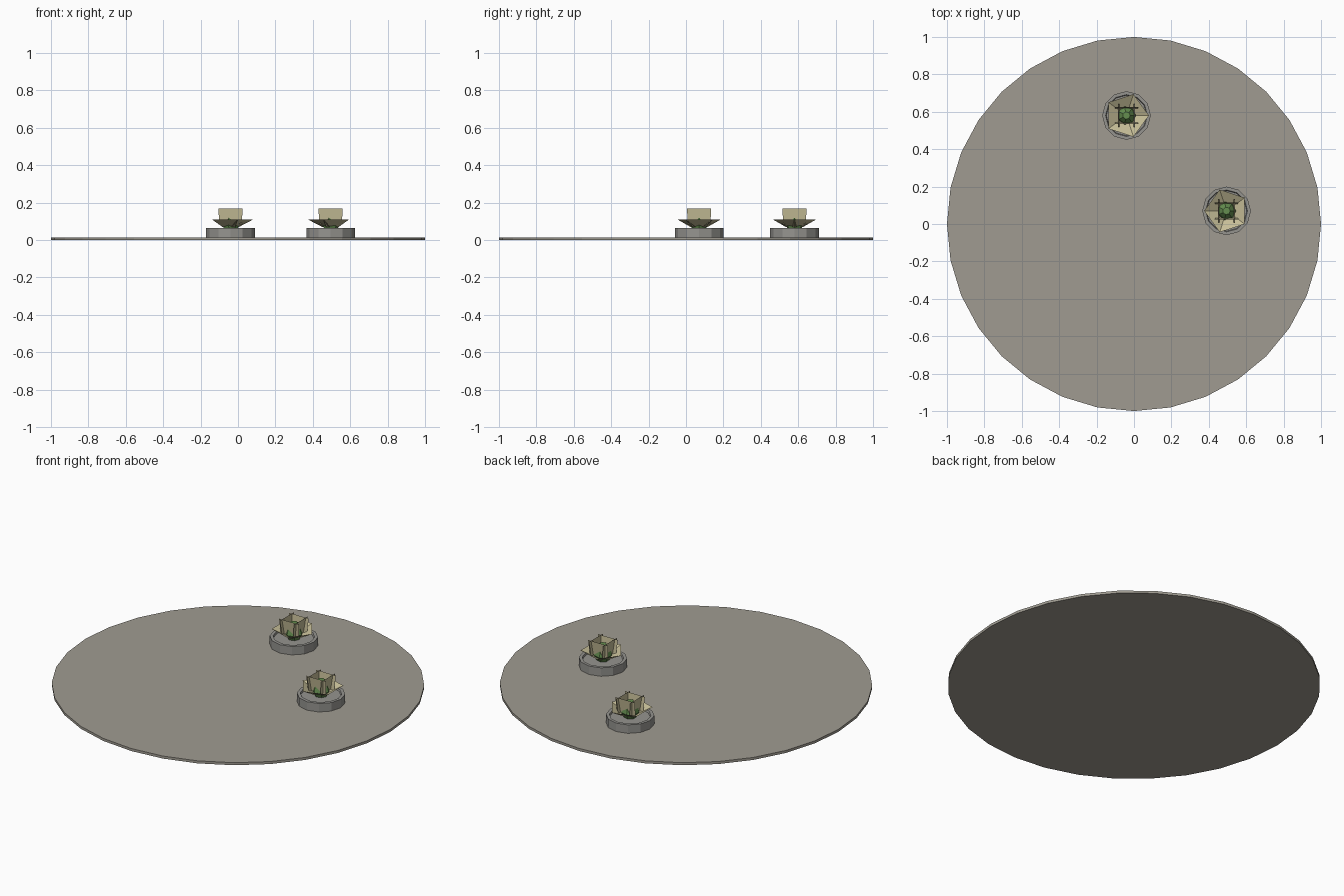
import bpy, bmesh, math
from mathutils import Matrix

if "Cube" in bpy.data.objects:
    bpy.data.objects.remove(bpy.data.objects["Cube"])


def material(name, rgb):
    m = bpy.data.materials.new(name)
    m.diffuse_color = (*rgb, 1)
    m.use_nodes = True
    m.node_tree.nodes["Principled BSDF"].inputs["Base Color"].default_value = m.diffuse_color
    return m


STONE = material("warm_stone", (0.35, 0.33, 0.285))
POT = material("pot_grey", (0.30, 0.295, 0.275))
PETAL = material("pale_petal", (0.56, 0.51, 0.31))
GREEN = material("bud_green", (0.13, 0.27, 0.08))


def finish(name, bm, mat, loc=(0, 0, 0)):
    mesh = bpy.data.meshes.new(name)
    bm.to_mesh(mesh)
    bm.free()
    mesh.materials.append(mat)
    ob = bpy.data.objects.new(name, mesh)
    ob.location = loc
    bpy.context.collection.objects.link(ob)
    return ob


def lathe(name, profile, sides, mat, loc=(0, 0, 0)):
    """Closed solid from (radius, height) rings, capped at both ends."""
    bm = bmesh.new()
    rings = [[bm.verts.new((r * math.cos(math.tau * i / sides),
                            r * math.sin(math.tau * i / sides), z))
              for i in range(sides)] for r, z in profile]
    for a, b in zip(rings, rings[1:]):
        for i in range(sides):
            j = (i + 1) % sides
            bm.faces.new((a[i], a[j], b[j], b[i]))
    bm.faces.new(rings[0][::-1])
    bm.faces.new(rings[-1])
    return finish(name, bm, mat, loc)


def petal_ring(name, count, start, low, high, loc):
    """Ring of single-sided petals; low and high are (distance, half width, z)."""
    bm = bmesh.new()
    for k in range(count):
        turn = Matrix.Rotation(start + math.tau * k / count, 4, 'Z')
        (d0, w0, z0), (d1, w1, z1) = low, high
        corners = [(d0, -w0, z0), (d1, -w1, z1), (d1, w1, z1), (d0, w0, z0)]
        vs = [bm.verts.new(c) for c in corners]
        bm.faces.new(vs)
        bmesh.ops.transform(bm, matrix=turn, verts=vs)
    # petals face up and inward
    bm.normal_update()
    for f in bm.faces:
        if f.normal.z < 0:
            f.normal_flip()
    return finish(name, bm, PETAL, loc)


# round base slab
lathe("base_disc", [(1, 0), (1, 0.015)], 32, STONE)

# two flowers in shallow dishes
for n, (x, y, turn) in enumerate([(-0.04, 0.58, 36), (0.495, 0.07, 0)], 1):
    at = (x, y, 0)
    lathe(f"dish_{n}", [(0.13, 0.012), (0.13, 0.065), (0.112, 0.065),
                        (0.108, 0.055)], 12, POT, at)
    petal_ring(f"outer_petals_{n}", 5, math.radians(turn),
               (0.03, 0.035, 0.07), (0.097, 0.072, 0.11), at)
    petal_ring(f"inner_petals_{n}", 4, 0,
               (0.037, 0.06, 0.085), (0.046, 0.065, 0.17), at)
    lathe(f"bud_{n}", [(0.035, 0.055), (0.05, 0.085), (0.042, 0.118),
                       (0.02, 0.148)], 7, GREEN, at)
